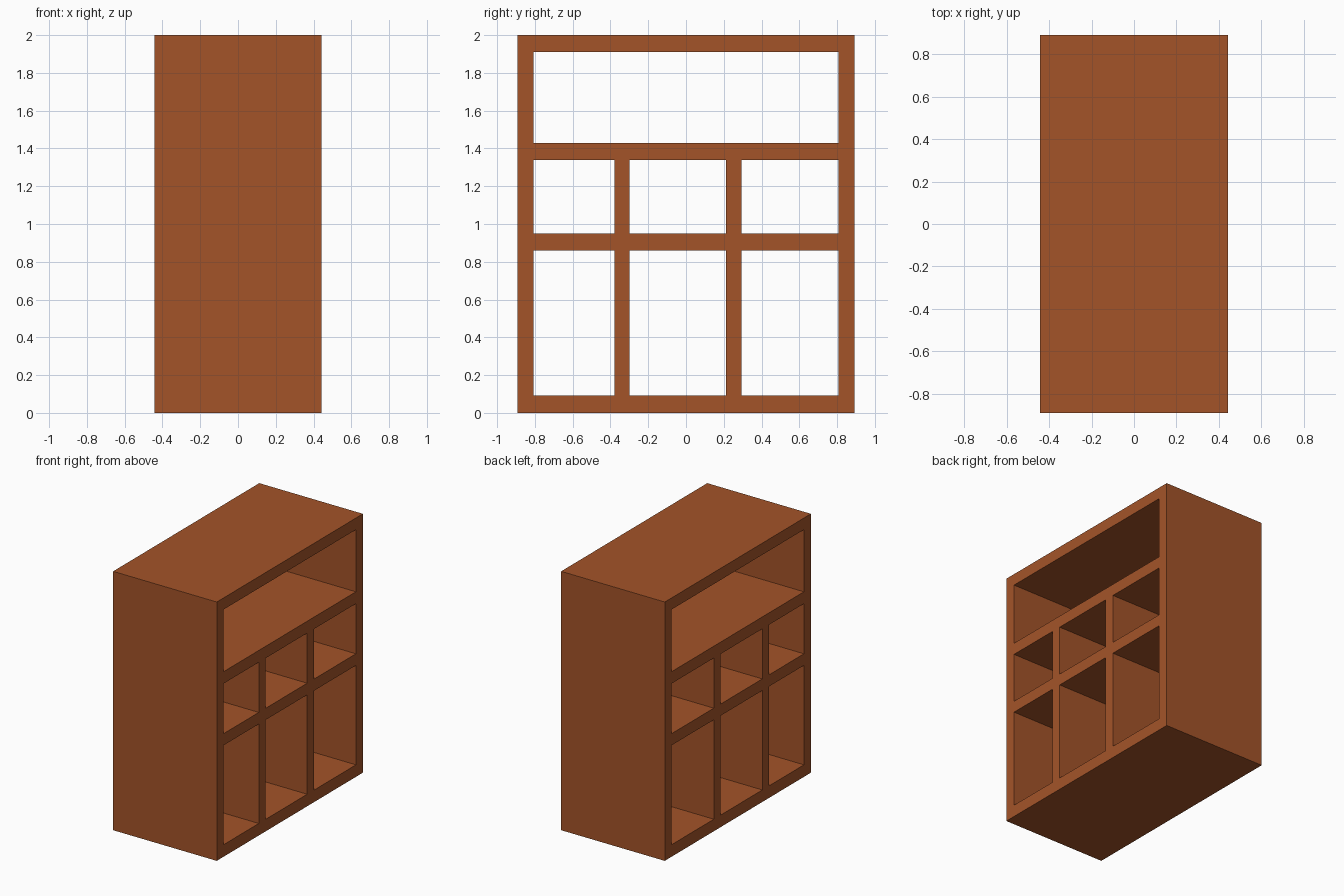
import bpy

if "Cube" in bpy.data.objects:
    bpy.data.objects.remove(bpy.data.objects["Cube"])

DEPTH = 0.886          # full size along x
HALF_W = 0.892         # half size along y
INNER = 0.807          # inner face of the side panels

wood = bpy.data.materials.new("brown_wood")
wood.diffuse_color = (0.37, 0.088, 0.022, 1)
wood.use_nodes = True
wood.node_tree.nodes["Principled BSDF"].inputs["Base Color"].default_value = wood.diffuse_color


def panel(name, y0, y1, z0, z1):
    """Full-depth board spanning the given y and z ranges."""
    bpy.ops.mesh.primitive_cube_add(size=1, location=(0, (y0 + y1) / 2, (z0 + z1) / 2))
    ob = bpy.context.object
    ob.name = name
    ob.scale = (DEPTH, y1 - y0, z1 - z0)
    bpy.ops.object.transform_apply(location=False, rotation=False, scale=True)
    ob.data.materials.append(wood)


# Outer frame: top and bottom boards run full width, sides fit between
panel("bottom_board", -HALF_W, HALF_W, 0, 0.093)
panel("top_board", -HALF_W, HALF_W, 1.91, 2.0)
panel("side_panel_left", -HALF_W, -INNER, 0.093, 1.91)
panel("side_panel_right", INNER, HALF_W, 0.093, 1.91)

# Inner shelves
panel("lower_shelf", -INNER, INNER, 0.861, 0.951)
panel("upper_shelf", -INNER, INNER, 1.338, 1.43)

# Upright dividers in the two lower rows
for row, z0, z1 in (("lower", 0.093, 0.861), ("middle", 0.951, 1.338)):
    for side, y0, y1 in (("left", -0.379, -0.299), ("right", 0.212, 0.293)):
        panel(f"{row}_divider_{side}", y0, y1, z0, z1)
